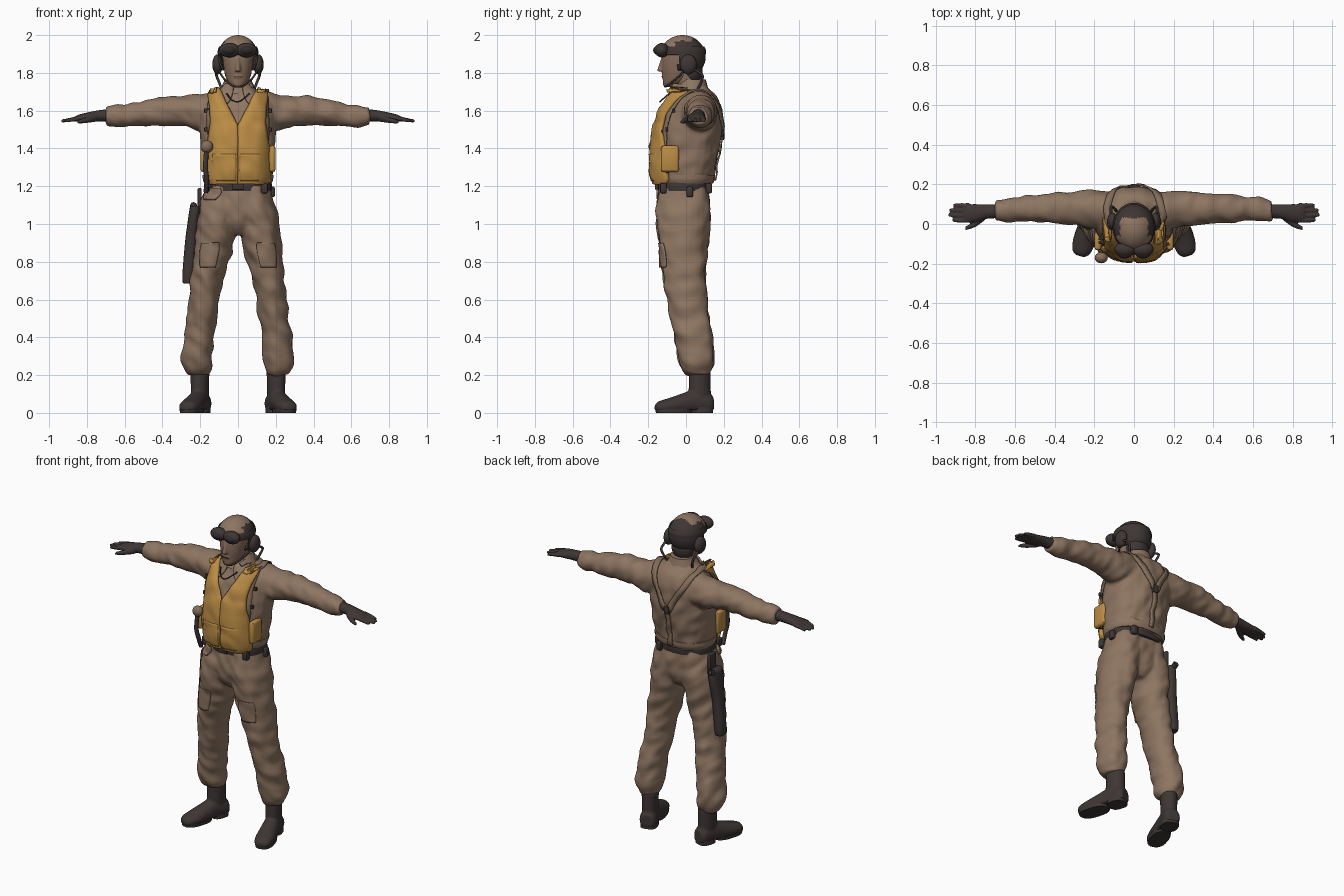
import bpy, bmesh, math
from mathutils import Vector, noise
from mathutils.bvhtree import BVHTree

if "Cube" in bpy.data.objects:
    bpy.data.objects.remove(bpy.data.objects["Cube"])


def material(name, *rgb):
    m = bpy.data.materials.new(name)
    m.use_nodes = True
    m.diffuse_color = (*rgb, 1)
    m.node_tree.nodes["Principled BSDF"].inputs["Base Color"].default_value = (*rgb, 1)
    return m


CLOTH = material("brown cloth", .27, .178, .12)
SKIN = material("tanned skin", .25, .155, .105)
WEB = material("webbing", .23, .155, .105)
YELLOW = material("yellow vest", .5, .265, .06)
DARK = material("dark leather", .048, .037, .035)
GLASS = material("goggle glass", .03, .025, .025)


def finish(name, bm, mat):
    """Turn a bmesh into a smooth shaded object."""
    bmesh.ops.recalc_face_normals(bm, faces=bm.faces)
    me = bpy.data.meshes.new(name)
    bm.to_mesh(me)
    bm.free()
    ob = bpy.data.objects.new(name, me)
    bpy.context.collection.objects.link(ob)
    me.materials.append(mat)
    bpy.ops.object.select_all(action="DESELECT")
    ob.select_set(True)
    bpy.context.view_layer.objects.active = ob
    bpy.ops.object.shade_smooth_by_angle(angle=math.radians(45))
    return ob


def spline(pts, n):
    """Catmull-Rom samples through tuples."""
    pts = [Vector(p) for p in pts]
    out = []
    for i in range(len(pts) - 1):
        a, b, c, d = pts[max(i - 1, 0)], pts[i], pts[i + 1], pts[min(i + 2, len(pts) - 1)]
        for k in range(n):
            t = k / n
            out.append(b + (c - a) * t / 2 + (a - b * 2.5 + c * 2 - d / 2) * t * t
                       + (b * 1.5 - a / 2 - c * 1.5 + d / 2) * t ** 3)
    return out + [pts[-1]]


def loft(name, secs, mat, axis="z", sx=1, power=1, sides=24, floor=0, caps=True):
    """Rounded sections (position, centre a, centre b, radius a, radius b) along an axis."""
    bm, rings = bmesh.new(), []
    for t, a, b, ra, rb in spline(secs, 4):
        ring = []
        for i in range(sides):
            w = math.tau * i / sides
            c, s = math.cos(w), math.sin(w)
            u = a + ra * math.copysign(abs(c) ** power, c)
            v = b + rb * math.copysign(abs(s) ** power, s)
            x, y, z = {"z": (u, v, t), "x": (t, u, v), "y": (u, t, v)}[axis]
            ring.append(bm.verts.new((x * sx, y, max(z, floor))))
        rings.append(ring)
    for p, q in zip(rings, rings[1:]):
        for i in range(sides):
            j = (i + 1) % sides
            bm.faces.new((p[i], p[j], q[j], q[i]))
    if caps:
        bm.faces.new(rings[0])
        bm.faces.new(rings[-1])
    return finish(name, bm, mat)


def fuse(name, parts, mat, voxel, fold=0.0):
    """Merge parts to one skin, then push cloth folds into it."""
    bm = bmesh.new()
    for p in parts:
        bm.from_mesh(p.data)
        bpy.data.objects.remove(p)
    ob = finish(name, bm, mat)
    r = ob.modifiers.new("skin", "REMESH")
    r.mode, r.voxel_size = "VOXEL", voxel
    ob.modifiers.new("soften", "SMOOTH").iterations = 5
    me = bpy.data.meshes.new_from_object(ob.evaluated_get(bpy.context.evaluated_depsgraph_get()))
    bpy.data.objects.remove(ob)
    bm = bmesh.new()
    bm.from_mesh(me)
    bm.normal_update()
    moves = []
    for v in bm.verts:
        n = noise.noise(Vector((v.co.x * 15, v.co.y * 9, v.co.z * 15 + v.co.x * 8)))
        moves.append(v.normal * n * fold)
    for v, m in zip(bm.verts, moves):
        v.co += m
    return finish(name, bm, mat)


def surface(ob):
    return BVHTree.FromPolygons([v.co for v in ob.data.vertices],
                                [p.vertices for p in ob.data.polygons])


def sheet(name, grid, mat, thick):
    bm = bmesh.new()
    rows = [[bm.verts.new(p) for p in row] for row in grid]
    for p, q in zip(rows, rows[1:]):
        for i in range(len(p) - 1):
            bm.faces.new((p[i], p[i + 1], q[i + 1], q[i]))
    ob = finish(name, bm, mat)
    s = ob.modifiers.new("thickness", "SOLIDIFY")
    s.thickness, s.offset = thick, 0
    return ob


def panel(name, tree, rows, off, thick, mat, sx=1, puff=0.0):
    """Front panel laid on a surface; rows are (z, inner x, outer x)."""
    grid = []
    for z, a, b in spline(rows, 5):
        line = []
        for i in range(13):
            t = i / 12
            x = (a + (b - a) * t) * sx
            hit = tree.ray_cast(Vector((x, -1, z)), Vector((0, 1, 0)))[0]
            hit = hit or tree.find_nearest(Vector((x, -.1, z)))[0]
            line.append((x, hit.y - off - puff * math.sin(math.pi * t) ** .5, z))
        grid.append(line)
    return sheet(name, grid, mat, thick)


def ribbon(name, tree, pts, width, off, mat, sx=1):
    """Strap that follows a surface."""
    path = [Vector((p.x * sx, p.y, p.z)) for p in spline(pts, 6)]
    hits = [tree.find_nearest(p)[:2] for p in path]
    grid = []
    for i, (loc, nor) in enumerate(hits):
        tan = hits[min(i + 1, len(hits) - 1)][0] - hits[max(i - 1, 0)][0]
        side = tan.cross(nor).normalized() * width / 2
        grid.append([loc + nor * off - side, loc + nor * off + side])
    return sheet(name, grid, mat, .008)


def ball(name, loc, size, mat):
    bm = bmesh.new()
    bmesh.ops.create_uvsphere(bm, u_segments=28, v_segments=18, radius=1)
    for v in bm.verts:
        v.co = Vector(loc) + v.co * Vector(size)
    return finish(name, bm, mat)


def box(name, loc, size, mat, bevel=.008):
    bm = bmesh.new()
    bmesh.ops.create_cube(bm, size=1)
    for v in bm.verts:
        v.co = Vector(loc) + v.co * Vector(size)
    bmesh.ops.bevel(bm, geom=bm.edges[:], offset=bevel, segments=2, affect="EDGES", profile=.5)
    return finish(name, bm, mat)


def cord(name, pts, r, mat, sx=1):
    cu = bpy.data.curves.new(name, "CURVE")
    cu.dimensions, cu.bevel_depth, cu.bevel_resolution = "3D", r, 2
    path = spline(pts, 6)
    sp = cu.splines.new("POLY")
    sp.points.add(len(path) - 1)
    for q, p in zip(sp.points, path):
        q.co = (p.x * sx, p.y, p.z, 1)
    ob = bpy.data.objects.new(name, cu)
    bpy.context.collection.objects.link(ob)
    cu.materials.append(mat)


SIDES = (("left", 1), ("right", -1))

# Jacket: torso and both sleeves
torso = loft("torso", [(1.2, 0, 0, .165, .13), (1.27, 0, 0, .185, .15), (1.4, 0, .012, .195, .163),
                       (1.52, 0, .025, .205, .16), (1.61, 0, .04, .2, .145), (1.68, 0, .045, .15, .115),
                       (1.72, 0, .035, .09, .085), (1.745, 0, .03, .07, .07)], CLOTH, power=.88)
sleeve = [(.08, .06, 1.605, .1, .1), (.2, .075, 1.59, .097, .1), (.3, .08, 1.6, .086, .08),
          (.42, .08, 1.596, .077, .075), (.5, .08, 1.585, .071, .066), (.6, .075, 1.573, .061, .058),
          (.67, .07, 1.57, .055, .056), (.7, .068, 1.57, .05, .05)]
jacket = fuse("jacket", [torso] + [loft("sleeve", sleeve, CLOTH, "x", s) for _, s in SIDES],
              CLOTH, .009, .011)

# Trousers: pelvis and both legs
leg = [(.2, .213, .065, .055, .058), (.225, .212, .058, .07, .08), (.28, .215, .053, .082, .096),
       (.4, .207, .04, .081, .1), (.55, .184, .012, .08, .106), (.7, .163, -.006, .087, .112),
       (.85, .133, -.012, .1, .125), (.95, .118, -.014, .106, .138), (1.05, .103, -.012, .108, .145),
       (1.2, .08, -.01, .092, .125)]
pelvis = loft("pelvis", [(.94, 0, -.01, .07, .08), (1, 0, -.012, .17, .125),
                         (1.1, 0, -.015, .19, .14), (1.21, 0, -.01, .168, .128)], CLOTH)
trousers = fuse("trousers", [pelvis] + [loft("leg", leg, CLOTH, "z", s) for _, s in SIDES],
                CLOTH, .009, .012)
coat, cloth = surface(jacket), surface(trousers)

# Belt, hem and belt gear
loft("jacket_hem", [(1.215, 0, 0, .178, .143), (1.235, 0, 0, .186, .152), (1.26, 0, 0, .187, .154)],
     CLOTH, power=.9)
loft("belt", [(1.175, 0, -.008, .178, .14), (1.2, 0, -.008, .18, .142), (1.22, 0, -.008, .178, .14)],
     DARK, power=.9)
box("buckle", (0, -.155, 1.2), (.06, .02, .035), DARK, .004)
for x, y, z in ((.14, -.12, 1.19), (.178, .02, 1.17), (-.16, -.1, 1.2), (.1, .12, 1.19)):
    box("belt_clip", (x, y, z), (.035, .035, .055), DARK)
panel("hip_flap", cloth, [(1.19, .09, .16), (1.16, .09, .175), (1.13, .12, .18)], .012, .015, CLOTH, -1)

for side, s in SIDES:
    # Vest half with open neck, side lobe, collar and pocket
    panel(side + "_vest", coat, [(1.215, .002, .14), (1.25, .002, .162), (1.38, .002, .158),
                                 (1.5, .003, .142), (1.54, .018, .138), (1.62, .062, .14),
                                 (1.68, .09, .148), (1.71, .105, .135)], .016, .03, YELLOW, s, .014)
    panel(side + "_vest_pocket", coat, [(1.23, .012, .12), (1.3, .01, .135), (1.37, .012, .13)],
          .034, .016, YELLOW, s, .005)
    box(side + "_vest_lobe", (.182 * s, -.085, 1.345), (.034, .095, .14), YELLOW, .014)
    panel(side + "_collar_flap", coat, [(1.62, .075, .085), (1.66, .04, .115), (1.71, .025, .09),
                                       (1.74, .03, .065)], .014, .012, CLOTH, s)
    panel(side + "_thigh_pocket", cloth, [(.77, .12, .2), (.86, .1, .2), (.9, .1, .19)], .004, .008, CLOTH, s)
    # Harness webbing over the shoulder to the back
    ribbon(side + "_harness", coat, [(.168, -.15, 1.23), (.165, -.14, 1.45), (.155, -.08, 1.64),
                                     (.145, .05, 1.74), (.1, .18, 1.62), (.01, .22, 1.47)], .036, .009, WEB, s)
    ribbon(side + "_harness_edge", coat, [(.15, -.15, 1.27), (.15, -.14, 1.5)], .012, .022, DARK, s)
    for z in (1.28, 1.5, 1.6):
        hit = coat.ray_cast(Vector((.162 * s, -1, z)), Vector((0, 1, 0)))[0]
        box(side + "_harness_buckle", hit - Vector((0, .014, 0)), (.034, .014, .022), DARK, .003)
    # Glove with fingers and thumb
    hand = [loft("palm", [(.68, .065, 1.575, .036, .034), (.74, .062, 1.572, .036, .03),
                          (.79, .056, 1.566, .044, .026), (.84, .054, 1.56, .046, .02),
                          (.86, .054, 1.557, .04, .014)], DARK, "x", s)]
    for i, tip in enumerate((.915, .935, .93, .91)):
        y = .018 + i * .025
        hand.append(loft("finger", [(.83, y, 1.561, .013, .014), (.88, y, 1.553, .012, .012),
                                    (tip, y + .002, 1.545, .009, .009)], DARK, "x", s, sides=10))
    hand.append(loft("thumb", [(.75, .04, 1.56, .02, .02), (.8, .0, 1.55, .016, .016),
                               (.85, -.022, 1.54, .01, .01)], DARK, "x", s, sides=10))
    fuse(side + "_glove", hand, DARK, .005)
    # Boot, turned out a little
    foot = [loft("foot", [(.115, 0, .045, .035, .045), (.09, 0, .05, .05, .06), (.02, 0, .055, .05, .07),
                          (-.06, 0, .045, .054, .055), (-.13, 0, .035, .056, .042),
                          (-.18, 0, .03, .045, .032), (-.2, 0, .025, .022, .018)], DARK, "y", floor=.014),
            loft("shaft", [(.03, 0, .05, .045, .062), (.1, 0, .045, .046, .06),
                           (.22, 0, .045, .05, .058)], DARK)]
    boot = fuse(side + "_boot", foot, DARK, .006)
    heel = loft(side + "_heel", [(0, 0, .058, .05, .055), (.03, 0, .058, .05, .055)], DARK, power=.7)
    sole = loft(side + "_sole", [(0, 0, -.1, .054, .095), (.022, 0, -.1, .057, .1)], DARK, power=.8)
    for ob in (boot, heel, sole):
        ob.location = (.215 * s, .03, 0)
        ob.rotation_euler.z = .3 * s
    # Earphone, chin strap and lead
    ball(side + "_earphone", (.108 * s, .012, 1.845), (.028, .045, .053), DARK)
    cord(side + "_chin_strap", [(.1, -.01, 1.81), (.075, -.05, 1.77), (.03, -.1, 1.732), (0, -.112, 1.728)],
         .005, DARK, s)
    cord(side + "_lead", [(.115, .04, 1.82), (.115, .085, 1.79), (.1, .08, 1.75), (.085, .06, 1.71)],
         .007, DARK, s)
    ball(side + "_goggle_frame", (.045 * s, -.128, 1.92), (.054, .038, .038), DARK)
    ball(side + "_goggle_lens", (.046 * s, -.142, 1.92), (.04, .032, .027), GLASS)

# Back strap and its buckle
ribbon("back_strap", coat, [(0, .22, 1.48), (0, .2, 1.35), (0, .18, 1.22)], .03, .008, WEB)
box("back_buckle", (0, .19, 1.47), (.035, .025, .05), DARK, .005)
loft("collar", [(1.69, 0, .025, .108, .1), (1.73, 0, .03, .086, .084), (1.765, 0, .035, .07, .07)], CLOTH)

# Head
loft("neck", [(1.66, 0, .02, .068, .065), (1.74, 0, .01, .062, .066), (1.82, 0, .0, .064, .075)], SKIN)
face = [loft("skull", [(1.725, 0, -.088, .026, .026), (1.745, 0, -.07, .048, .052),
                       (1.78, 0, -.05, .066, .074), (1.83, 0, -.042, .076, .087),
                       (1.89, 0, -.035, .082, .09), (1.94, 0, -.03, .075, .08)], SKIN),
        loft("nose", [(1.808, 0, -.132, .017, .02), (1.825, 0, -.13, .014, .02),
                      (1.88, 0, -.118, .01, .014)], SKIN, sides=10),
        ball("chin", (0, -.105, 1.742), (.026, .018, .018), SKIN),
        ball("lips", (0, -.118, 1.782), (.026, .012, .011), SKIN)]
fuse("face", face, SKIN, .005)
box("mouth", (0, -.129, 1.782), (.04, .006, .004), DARK, .001)
ball("nape_cover", (0, .03, 1.81), (.072, .058, .075), DARK)

# Helmet: brown crown, dark sides and back, open at the face
bm = bmesh.new()
bmesh.ops.create_uvsphere(bm, u_segments=48, v_segments=32, radius=1)
for v in bm.verts:
    v.co = Vector((v.co.x * .106, v.co.y * .122 - .018, v.co.z * .115 + 1.885))
gone = [f for f in bm.faces if (c := f.calc_center_median()).z < (1.9 if c.y < -.04 else 1.81)]
bmesh.ops.delete(bm, geom=gone, context="FACES")
for f in bm.faces:
    c = f.calc_center_median()
    f.material_index = 0 if c.z > 1.93 and c.y < .03 and (abs(c.x) < .07 or c.y < -.06) else 1
helmet = finish("helmet", bm, CLOTH)
helmet.data.materials.append(DARK)
helmet.modifiers.new("rim", "SOLIDIFY").thickness = .01
loft("goggle_strap", [(1.9, 0, -.017, .108, .124), (1.92, 0, -.017, .107, .123),
                      (1.94, 0, -.017, .1, .114)], DARK, sides=40, caps=False)

# Oxygen canister and hose on the right of the chest
ball("canister", (-.165, -.17, 1.41), (.033, .028, .033), WEB)
cord("hose", [(-.167, -.17, 1.39), (-.172, -.175, 1.3), (-.165, -.16, 1.23), (-.17, -.13, 1.17)], .013, DARK)
cord("neck_cord", [(-.06, -.09, 1.69), (-.03, -.13, 1.655), (.01, -.135, 1.65), (.06, -.09, 1.69)], .004, DARK)

# Holster with hanger and pistol grip
loft("holster", [(.685, -.265, .03, .024, .03), (.72, -.265, .03, .03, .036), (.9, -.25, .03, .031, .038),
                 (1, -.238, .03, .03, .052), (1.08, -.228, .03, .028, .058), (1.095, -.225, .03, .018, .045)],
     DARK, power=.75)
box("holster_hanger", (-.203, .03, 1.13), (.022, .06, .12), DARK, .006)
cord("pistol_grip", [(-.24, .02, 1.04), (-.238, .065, 1.08), (-.235, .1, 1.1)], .018, DARK)
